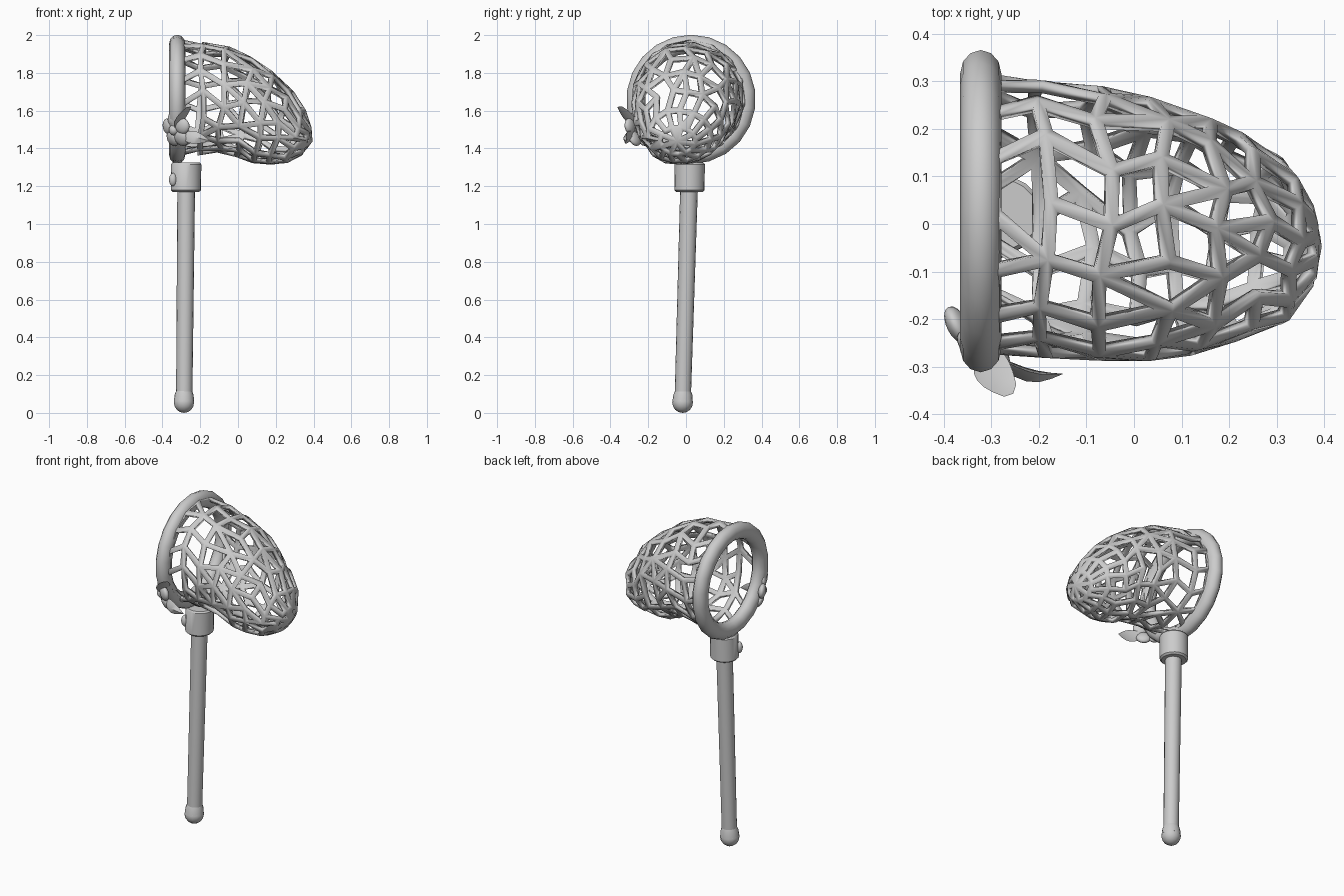
import bpy, bmesh, math, random
from mathutils import Vector

if "Cube" in bpy.data.objects:
    bpy.data.objects.remove(bpy.data.objects["Cube"])
random.seed(11)

grey = bpy.data.materials.new("plain_grey")
grey.use_nodes = True
grey.diffuse_color = (0.6, 0.6, 0.6, 1)
grey.node_tree.nodes["Principled BSDF"].inputs["Base Color"].default_value = grey.diffuse_color


def finish(obj, name, angle=40):
    obj.name = name
    obj.data.materials.append(grey)
    bpy.ops.object.select_all(action="DESELECT")
    obj.select_set(True)
    bpy.context.view_layer.objects.active = obj
    bpy.ops.object.shade_smooth_by_angle(angle=math.radians(angle))
    return obj


def from_bmesh(bm, name, angle=40):
    bmesh.ops.recalc_face_normals(bm, faces=bm.faces)
    mesh = bpy.data.meshes.new(name)
    bm.to_mesh(mesh)
    bm.free()
    obj = bpy.data.objects.new(name, mesh)
    bpy.context.collection.objects.link(obj)
    return finish(obj, name, angle)


def lathe(name, start, end, profile, sides=16):
    """Turned part on the line start-end; profile is (fraction, radius)."""
    start, end = Vector(start), Vector(end)
    bm = bmesh.new()
    rings = []
    for t, r in profile:
        c = start.lerp(end, t)
        rings.append([bm.verts.new(c + Vector((r * math.cos(a), r * math.sin(a), 0)))
                      for a in (i * math.tau / sides for i in range(sides))])
    for a, b in zip(rings, rings[1:]):
        for i in range(sides):
            j = (i + 1) % sides
            bm.faces.new((a[i], a[j], b[j], b[i]))
    bm.faces.new(rings[0])
    bm.faces.new(rings[-1])
    return from_bmesh(bm, name)


def blob(name, centre, scale, direction=(0, 0, 1)):
    """Rounded lump whose local z points along direction."""
    bpy.ops.mesh.primitive_uv_sphere_add(segments=14, ring_count=8, location=centre)
    obj = bpy.context.object
    obj.scale = scale
    obj.rotation_euler = Vector(direction).to_track_quat("Z", "Y").to_euler()
    return finish(obj, name, 60)


def leaf(name, root, tip, width, normal, sag, reach):
    """Curved leaf with a raised middle; reach 1 ends in a point, less is blunter."""
    root, tip, normal = Vector(root), Vector(tip), Vector(normal).normalized()
    side = (tip - root).cross(normal).normalized()
    bm = bmesh.new()
    rows = []
    for k in range(7):
        t = k / 6
        w = width * max(0.03, math.sin(math.pi * (0.12 + (reach - 0.12) * t)))
        c = root.lerp(tip, t) + normal * sag * math.sin(math.pi * t)
        rows.append([bm.verts.new(p) for p in
                     (c + side * w, c + normal * w * 0.5, c - side * w, c - normal * w * 0.4)])
    for a, b in zip(rows, rows[1:]):
        for i in range(4):
            bm.faces.new((a[i], a[(i + 1) % 4], b[(i + 1) % 4], b[i]))
    bm.faces.new(rows[0])
    bm.faces.new(rows[-1])
    return from_bmesh(bm, name, 50)


# Handle, end knob and collar
lathe("handle", (-0.285, -0.018, 0.05), (-0.274, 0.017, 1.22), [(0, 0.043), (1, 0.047)])
blob("end_knob", (-0.286, -0.018, 0.056), (0.055, 0.055, 0.056))
lathe("end_cuff", (-0.286, -0.018, 0.06), (-0.285, -0.016, 0.12),
      [(0, 0.054), (0.6, 0.05), (1, 0.041)])
lathe("collar", (-0.276, 0.018, 1.17), (-0.274, 0.02, 1.325),
      [(0, 0.07), (0.06, 0.08), (0.94, 0.08), (1, 0.072)], 20)
blob("collar_stud", (-0.344, -0.025, 1.235), (0.022, 0.022, 0.035))

# Hoop, a little deeper than it is thick
bpy.ops.mesh.primitive_torus_add(major_segments=22, minor_segments=12, major_radius=0.293,
                                 minor_radius=0.049, location=(-0.322, 0.027, 1.66),
                                 rotation=(0, math.pi / 2, 0))
bpy.context.object.scale.z = 0.88
finish(bpy.context.object, "hoop", 60)

# Net bag: tilted oval sections as top x, top z, bottom x, bottom z, middle y, half width
sections = [
    (-0.295, 1.965, -0.295, 1.37, 0.02, 0.285),
    (-0.19, 1.96, -0.2, 1.375, 0.012, 0.285),
    (-0.06, 1.935, -0.1, 1.388, 0, 0.28),
    (0.07, 1.878, 0, 1.37, -0.01, 0.268),
    (0.18, 1.8, 0.09, 1.332, -0.02, 0.248),
    (0.273, 1.705, 0.17, 1.322, -0.025, 0.213),
    (0.342, 1.602, 0.255, 1.33, -0.035, 0.167),
    (0.379, 1.51, 0.33, 1.37, -0.045, 0.094),
]
around = 15
bm = bmesh.new()
rings = []
for k, (tx, tz, bx, bz, my, half) in enumerate(sections):
    top, bottom = Vector((tx, my, tz)), Vector((bx, my, bz))
    centre, up = (top + bottom) / 2, (top - bottom) / 2
    ring = []
    for i in range(around):
        loose = 0.15 if k else 0
        a = (i + 0.4 * (k % 2) + random.uniform(-loose, loose)) * math.tau / around
        p = centre + up * math.cos(a) + Vector((0, half * math.sin(a), 0))
        if 0 < k < len(sections) - 1:
            p += Vector((1, 0, -0.5 * math.cos(a))) * random.uniform(-0.016, 0.016)
        ring.append(bm.verts.new(p))
    rings.append(ring)
for a, b in zip(rings, rings[1:]):
    for i in range(around):
        j = (i + 1) % around
        bm.faces.new((a[i], a[j], b[j], b[i]))
apex = bm.verts.new((0.384, -0.048, 1.44))
last = rings[-1]
for i in range(around):
    bm.faces.new((last[i], last[(i + 1) % around], apex))

# Irregular mesh: split some cells into triangles, join others into larger cells
split = [f for f in bm.faces if len(f.verts) == 4 and random.random() < 0.24]
bmesh.ops.triangulate(bm, faces=split)
joined, used = [], set()
for e in bm.edges:
    if len(e.link_faces) == 2 and apex not in e.verts:
        near = {g for f in e.link_faces for g in f.edges}
        if not near & used and random.random() < 0.16:
            joined.append(e)
            used |= near
tip_edges = [e for i, e in enumerate(apex.link_edges) if i % 2]
bmesh.ops.dissolve_edges(bm, edges=joined + tip_edges, use_verts=False)

# Open a hole in every cell that is wide enough, leaving flat strands
bmesh.ops.recalc_face_normals(bm, faces=bm.faces)
cells = [f for f in bm.faces if 2 * f.calc_area() / f.calc_perimeter() > 0.019]
bmesh.ops.inset_individual(bm, faces=cells, thickness=0.0135, use_even_offset=True)
bmesh.ops.delete(bm, geom=cells, context="FACES")
net = from_bmesh(bm, "net", 40)
strands = net.modifiers.new("strands", "SOLIDIFY")
strands.thickness = 0.022
strands.offset = 0

# Flower on the hoop, with two leaves
normal = Vector((-0.72, -0.66, -0.2)).normalized()
middle = Vector((-0.33, -0.252, 1.5))
u = normal.cross(Vector((0, 0, 1))).normalized()
v = u.cross(normal)
for n in range(5):
    a = n * math.tau / 5 + 0.3
    out = u * math.cos(a) + v * math.sin(a)
    blob("petal_%d" % (n + 1), middle + out * 0.06, (0.043, 0.043, 0.022), normal + out * 0.3)
blob("flower_centre", middle + normal * 0.015, (0.028, 0.028, 0.024), normal)
leaf("upper_leaf", (-0.325, -0.27, 1.51), (-0.26, -0.35, 1.62), 0.04, (0.6, -0.6, 0.1), -0.012, 0.85)
leaf("lower_leaf", (-0.31, -0.27, 1.47), (-0.15, -0.315, 1.44), 0.034, (0.1, -1, 0.1), 0.022, 1)
